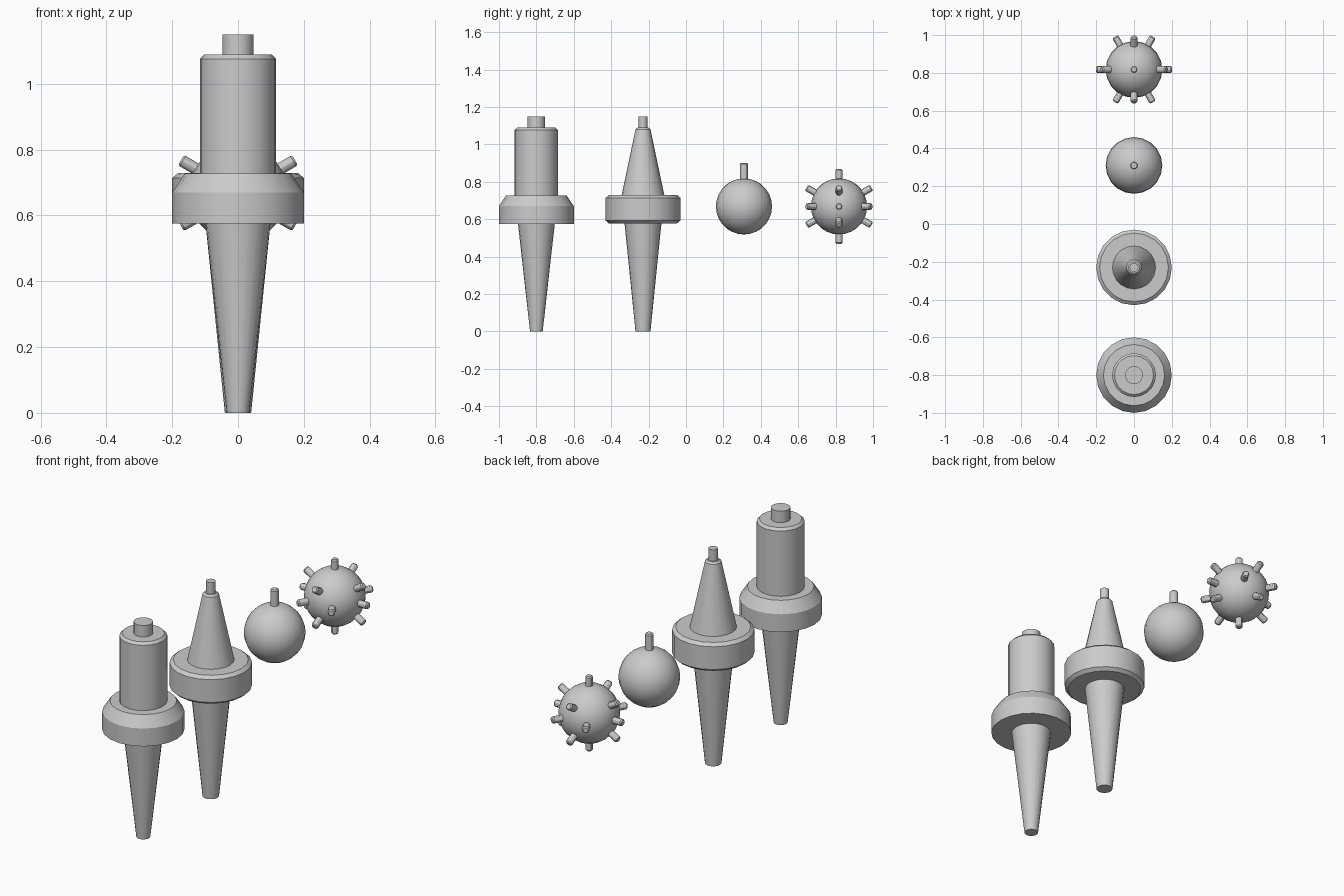
import bpy, bmesh
from math import sin, cos, pi, radians
from mathutils import Vector, Matrix

if "Cube" in bpy.data.objects:
    bpy.data.objects.remove(bpy.data.objects["Cube"])

CZ = 0.668          # height of the ball centres
BALL_R = 0.15


def finish(name, bm, angle=30):
    bmesh.ops.recalc_face_normals(bm, faces=bm.faces)
    me = bpy.data.meshes.new(name)
    bm.to_mesh(me)
    bm.free()
    ob = bpy.data.objects.new(name, me)
    bpy.context.collection.objects.link(ob)
    bpy.ops.object.select_all(action='DESELECT')
    ob.select_set(True)
    bpy.context.view_layer.objects.active = ob
    bpy.ops.object.shade_smooth_by_angle(angle=radians(angle))
    return ob


def add_lathe(bm, profile, sides, matrix):
    """Capped solid of revolution from (radius, height) points."""
    rings = []
    for r, z in profile:
        rings.append([bm.verts.new(matrix @ Vector((r * cos(2 * pi * i / sides),
                                                    r * sin(2 * pi * i / sides), z)))
                      for i in range(sides)])
    for a, b in zip(rings, rings[1:]):
        for i in range(sides):
            j = (i + 1) % sides
            bm.faces.new((a[i], a[j], b[j], b[i]))
    bm.faces.new(rings[0][::-1])
    bm.faces.new(rings[-1])


def lathe(name, profile, y, sides=20):
    bm = bmesh.new()
    add_lathe(bm, profile, sides, Matrix.Translation((0, y, 0)))
    return finish(name, bm)


def ball(name, y):
    bm = bmesh.new()
    bmesh.ops.create_uvsphere(bm, u_segments=20, v_segments=14, radius=BALL_R,
                              matrix=Matrix.Translation((0, y, CZ)))
    return finish(name, bm, 60)


def spikes(name, y, directions, radius, length):
    bm = bmesh.new()
    profile = [(radius, BALL_R - 0.03), (radius, length - 0.006),
               (radius - 0.005, length)]
    for d in directions:
        rot = Vector((0, 0, 1)).rotation_difference(Vector(d)).to_matrix().to_4x4()
        add_lathe(bm, profile, 12, Matrix.Translation((0, y, CZ)) @ rot)
    return finish(name, bm)


# Cylinder-headed stick
Y1 = -0.80
lathe("cylinder_stick_handle", [(0.034, 0), (0.1, 0.59)], Y1)
lathe("cylinder_stick_collar", [(0.2, 0.575), (0.2, 0.67), (0.162, 0.727)], Y1)
lathe("cylinder_stick_head", [(0.116, 0.71), (0.116, 1.076), (0.103, 1.089)], Y1)
lathe("cylinder_stick_cap", [(0.047, 1.07), (0.047, 1.15)], Y1)

# Cone-headed stick
Y2 = -0.23
lathe("cone_stick_handle", [(0.04, 0), (0.1, 0.59)], Y2)
lathe("cone_stick_collar", [(0.182, 0.577), (0.2, 0.592), (0.2, 0.714),
                            (0.182, 0.729)], Y2)
lathe("cone_stick_head", [(0.117, 0.715), (0.04, 1.08), (0.03, 1.089)], Y2)
lathe("cone_stick_cap", [(0.023, 1.07), (0.023, 1.15)], Y2)

# Plain ball with a single pin
Y3 = 0.31
ball("plain_ball", Y3)
spikes("plain_ball_pin", Y3, [(0, 0, 1)], 0.021, 0.233)

# Spiked ball: six spikes in each of the three axis planes
Y4 = 0.818
ball("spiked_ball", Y4)
c, s = cos(pi / 6), sin(pi / 6)
dirs = [(0, 0, 1), (0, 0, -1), (1, 0, 0), (-1, 0, 0)]
for p in (-1, 1):
    for q in (-1, 1):
        dirs += [(0, p * c, q * s), (p * c, 0, q * s), (p * s, q * c, 0)]
spikes("ball_spikes", Y4, dirs, 0.018, 0.2)
